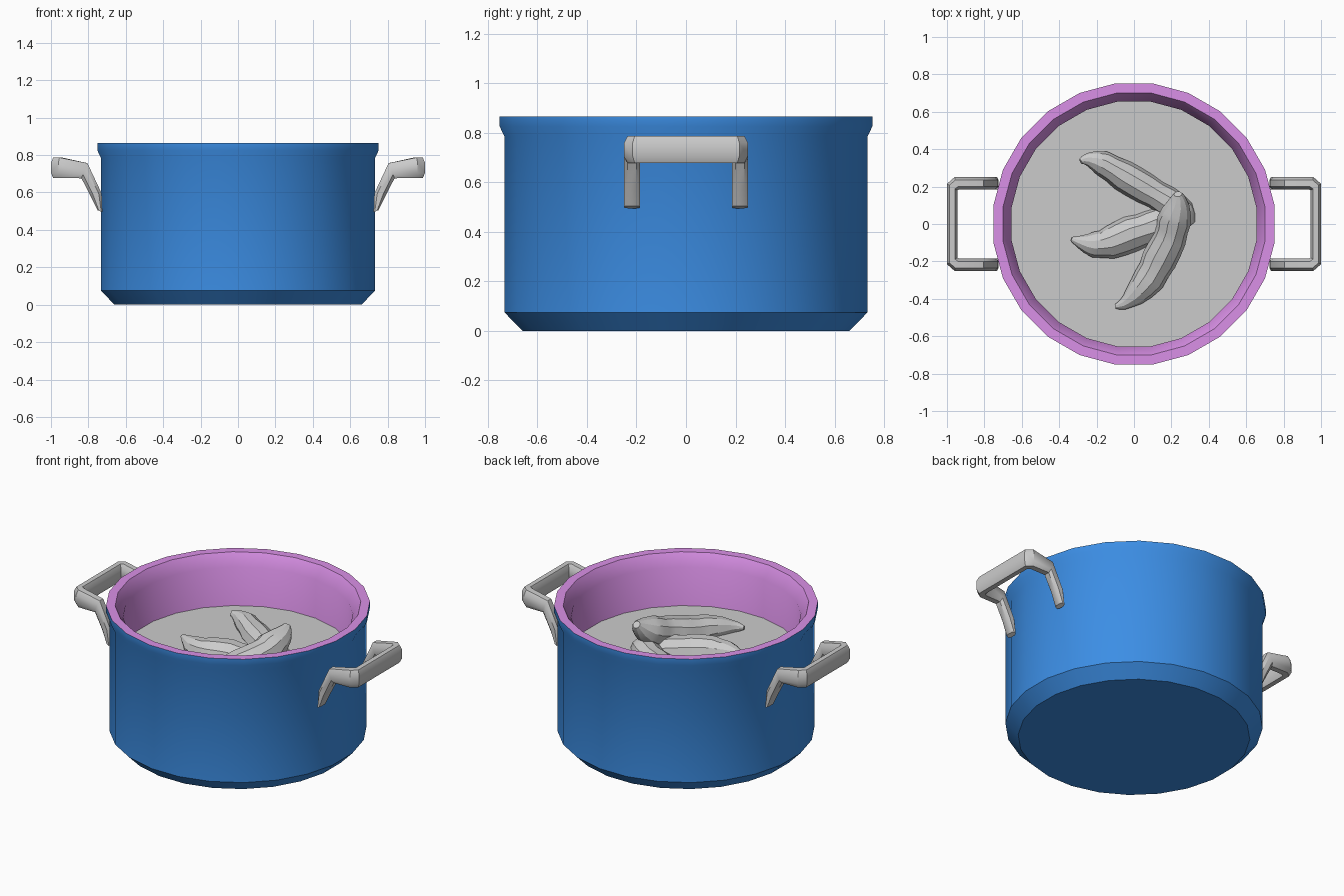
import bpy, bmesh, math
from mathutils import Vector

if "Cube" in bpy.data.objects:
    bpy.data.objects.remove(bpy.data.objects["Cube"])

N = 24  # sides of the pot


def material(name, rgb):
    m = bpy.data.materials.new(name)
    m.diffuse_color = (*rgb, 1)
    m.use_nodes = True
    m.node_tree.nodes["Principled BSDF"].inputs["Base Color"].default_value = m.diffuse_color
    return m


def finish(name, bm, angle=30):
    bmesh.ops.recalc_face_normals(bm, faces=bm.faces)
    me = bpy.data.meshes.new(name)
    bm.to_mesh(me)
    bm.free()
    ob = bpy.data.objects.new(name, me)
    bpy.context.collection.objects.link(ob)
    bpy.ops.object.select_all(action='DESELECT')
    ob.select_set(True)
    bpy.context.view_layer.objects.active = ob
    bpy.ops.object.shade_smooth_by_angle(angle=math.radians(angle))
    return ob


def skin(bm, rings):
    """Bridge successive rings of points and cap both ends; returns faces per span."""
    vs = [[bm.verts.new(p) for p in r] for r in rings]
    n = len(vs[0])
    spans = [[bm.faces.new((a[i], a[(i + 1) % n], b[(i + 1) % n], b[i])) for i in range(n)]
             for a, b in zip(vs, vs[1:])]
    bm.faces.new(vs[0])
    spans.append([bm.faces.new(vs[-1])])
    return spans


def circle(r, z):
    r /= math.cos(math.pi / N)  # profile radius is measured to the flats
    return [(r * math.cos(a), r * math.sin(a), z)
            for a in ((i + 0.5) * 2 * math.pi / N for i in range(N))]


# Pot: blue shell outside, purple lining inside
outside = [(.66, 0), (.733, .075), (.733, .785), (.752, .825), (.752, .865)]
inside = [(.70, .865), (.655, .79), (.655, .09), (.60, .05)]
bm = bmesh.new()
for i, span in enumerate(skin(bm, [circle(*p) for p in outside + inside])):
    for f in span:
        f.material_index = int(i >= len(outside) - 1)
pot = finish("pot", bm, 40)
pot.data.materials.append(material("blue_enamel", (.045, .27, .78)))
pot.data.materials.append(material("purple_lining", (.70, .28, .80)))

# Liquid surface
bm = bmesh.new()
bm.faces.new([bm.verts.new(p) for p in circle(.655, .545)])
finish("liquid_surface", bm)

# Handles: chamfered bar swept from the wall, out, across and back
SECTION = [(1, .5), (.55, 1), (-.55, 1), (-1, .5), (-1, -.5), (-.55, -1), (.55, -1), (1, -.5)]


def handle_ring(outer, inner, up):
    o, i, up = Vector(outer), Vector(inner), Vector(up)
    c, a = (o + i) / 2, (o - i) / 2
    return [c + a * s + up * t for s, t in SECTION]


# leg stations: top and bottom (x, z)
legs = [((.725, .495), (.750, .505)), ((.729, .595), (.790, .585)), ((.805, .757), (.837, .676))]
half = []
for (tx, tz), (bx, bz) in legs:
    cx, cz = (tx + bx) / 2, (tz + bz) / 2
    half.append(handle_ring((cx, .25, cz), (cx, .185, cz), ((tx - bx) / 2, 0, (tz - bz) / 2)))
half.append(handle_ring((.96, .25, .732), (.935, .185, .732), (0, 0, .055)))
half.append(handle_ring((1.0, .215, .732), (.945, .18, .732), (0, 0, .055)))
rings = half + [[Vector((p.x, -p.y, p.z)) for p in r] for r in reversed(half)]
for name, s in (("right_handle", 1), ("left_handle", -1)):
    bm = bmesh.new()
    skin(bm, [[Vector((s * p.x, p.y, p.z)) for p in r] for r in rings])
    finish(name, bm, 35)


# Bean pods: bent, tapered tubes with slight pinches; stations are (x, y, z, radius)
def pod(name, stations, sides=10):
    pts = [Vector(p) for p in stations]
    path = []
    for i in range(len(pts) - 1):
        p0, p1, p2 = pts[max(i - 1, 0)], pts[i], pts[i + 1]
        p3 = pts[min(i + 2, len(pts) - 1)]
        mid = (9 * (p1 + p2) - p0 - p3) / 16
        if i % 2 == 0 and 0 < i < len(pts) - 2:
            mid[3] *= .92
        path += [p1, mid]
    path.append(pts[-1])
    rings = []
    for i, p in enumerate(path):
        t = (path[min(i + 1, len(path) - 1)] - path[max(i - 1, 0)]).to_3d().normalized()
        u = t.cross(Vector((0, 0, 1))).normalized()
        v = u.cross(t)
        rings.append([p.to_3d() + p[3] * (u * math.cos(a) + v * math.sin(a))
                      for a in (k * 2 * math.pi / sides for k in range(sides))])
    bm = bmesh.new()
    skin(bm, rings)
    finish(name, bm)


pod("back_pod", [(-.285, .335, .60, .015), (-.25, .345, .59, .035), (-.17, .325, .57, .068),
                 (-.06, .26, .55, .084), (.06, .19, .54, .085), (.17, .125, .535, .085),
                 (.26, .06, .535, .075), (.31, 0, .53, .025)])
pod("left_pod", [(-.335, -.08, .60, .012), (-.29, -.095, .59, .035), (-.22, -.11, .57, .068),
                 (-.13, -.10, .56, .088), (-.02, -.055, .55, .098), (.09, -.02, .53, .098),
                 (.18, .02, .52, .08), (.25, .05, .51, .025)])
pod("top_pod", [(.235, .16, .73, .022), (.236, .11, .69, .06), (.215, .02, .64, .092),
                (.19, -.08, .61, .09), (.135, -.19, .58, .095), (.08, -.295, .57, .086),
                (.0, -.385, .57, .058), (-.06, -.43, .57, .03), (-.10, -.44, .57, .012)])
